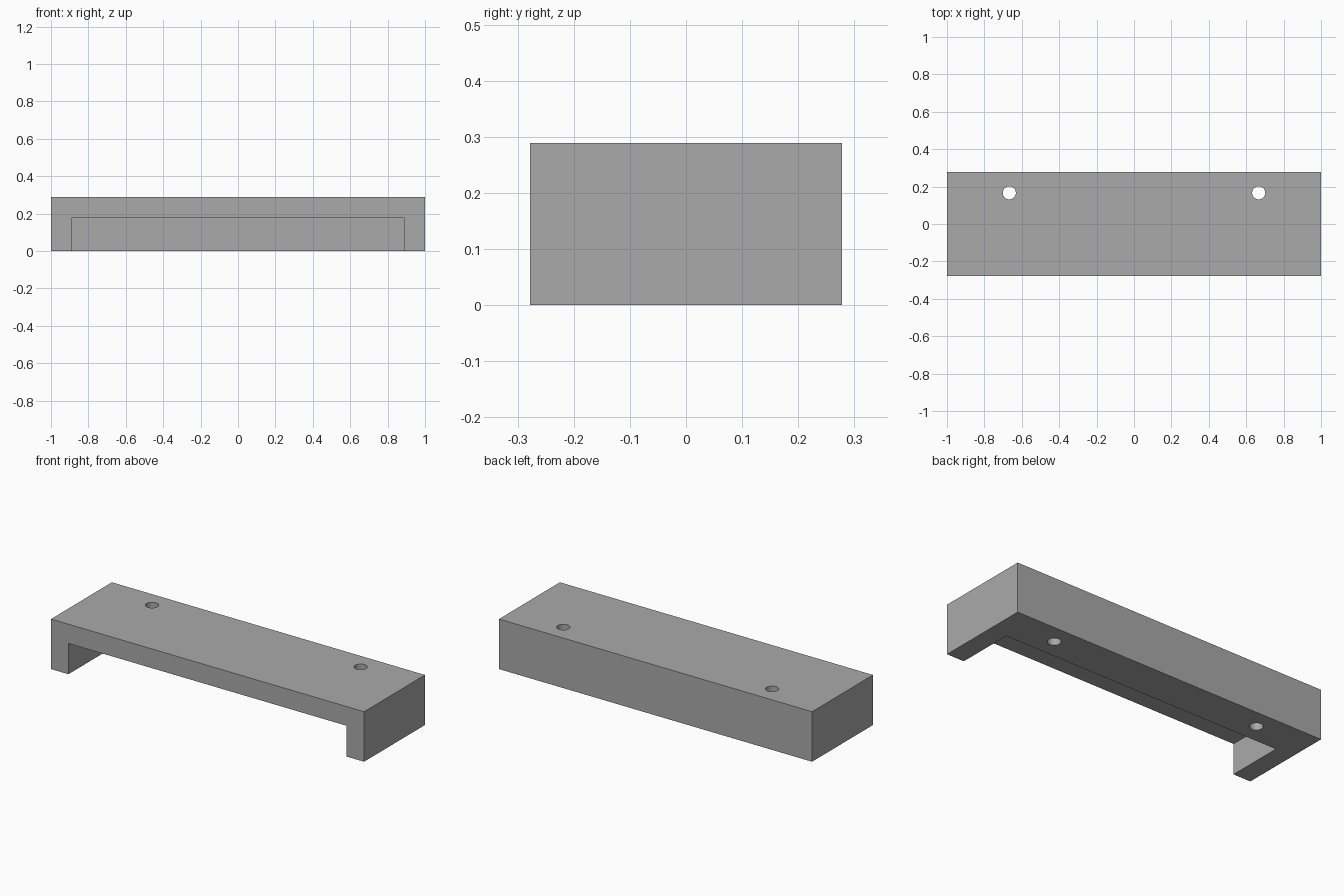
import bpy
import bmesh
from mathutils import Matrix

UNIT = 1 / 9                      # the design is 18 x 5 x 2.6 units
WIDTH, DEPTH, HEIGHT = 18 * UNIT, 5 * UNIT, 2.6 * UNIT
WALL, RAIL = UNIT, 2 * UNIT       # end leg thickness, rear rail depth
RECESS = 1.6 * UNIT
HOLE_X, HOLE_Y, HOLE_RADIUS = 6 * UNIT, 1.5 * UNIT, 0.035

if "Cube" in bpy.data.objects:
    bpy.data.objects.remove(bpy.data.objects["Cube"], do_unlink=True)

grey = bpy.data.materials.new("plain grey")
grey.use_nodes = True
colour = (0.40, 0.40, 0.40, 1)
grey.diffuse_color = colour
grey.node_tree.nodes["Principled BSDF"].inputs["Base Color"].default_value = colour


def add_object(name, bm):
    mesh = bpy.data.meshes.new(name)
    bm.to_mesh(mesh)
    bm.free()
    mesh.materials.append(grey)
    obj = bpy.data.objects.new(name, mesh)
    bpy.context.collection.objects.link(obj)
    return obj


def box(name, low, high):
    size = [b - a for a, b in zip(low, high)]
    centre = [(a + b) / 2 for a, b in zip(low, high)]
    bm = bmesh.new()
    bmesh.ops.create_cube(bm, size=1, matrix=Matrix.Translation(centre) @ Matrix.Diagonal((*size, 1)))
    return add_object(name, bm)


def cylinder(name, x, y, radius):
    bm = bmesh.new()
    bmesh.ops.create_cone(bm, cap_ends=True, segments=32, radius1=radius, radius2=radius,
                          depth=HEIGHT * 2, matrix=Matrix.Translation((x, y, HEIGHT / 2)))
    return add_object(name, bm)


# Solid shelf block
shelf = box("shelf_bracket", (-WIDTH / 2, -DEPTH / 2, 0), (WIDTH / 2, DEPTH / 2, HEIGHT))

# Recess open to the front and below, plus two screw holes through the rear rail
inner = WIDTH / 2 - WALL
cutters = [box("recess_cutter", (-inner, -DEPTH, -UNIT), (inner, DEPTH / 2 - RAIL, RECESS))]
for side, x in (("left", HOLE_X), ("right", -HOLE_X)):
    cutters.append(cylinder(side + "_hole_cutter", x, HOLE_Y, HOLE_RADIUS))

for cutter in cutters:
    cut = shelf.modifiers.new(cutter.name, 'BOOLEAN')
    cut.operation = 'DIFFERENCE'
    cut.solver = 'EXACT'
    cut.object = cutter

# Apply the cuts, then drop the cutters
bpy.context.view_layer.objects.active = shelf
for modifier in list(shelf.modifiers):
    bpy.ops.object.modifier_apply(modifier=modifier.name)
for cutter in cutters:
    bpy.data.objects.remove(cutter, do_unlink=True)

# Smooth hole walls, sharp edges elsewhere
bpy.ops.object.select_all(action='DESELECT')
shelf.select_set(True)
bpy.ops.object.shade_smooth_by_angle(angle=0.6)
